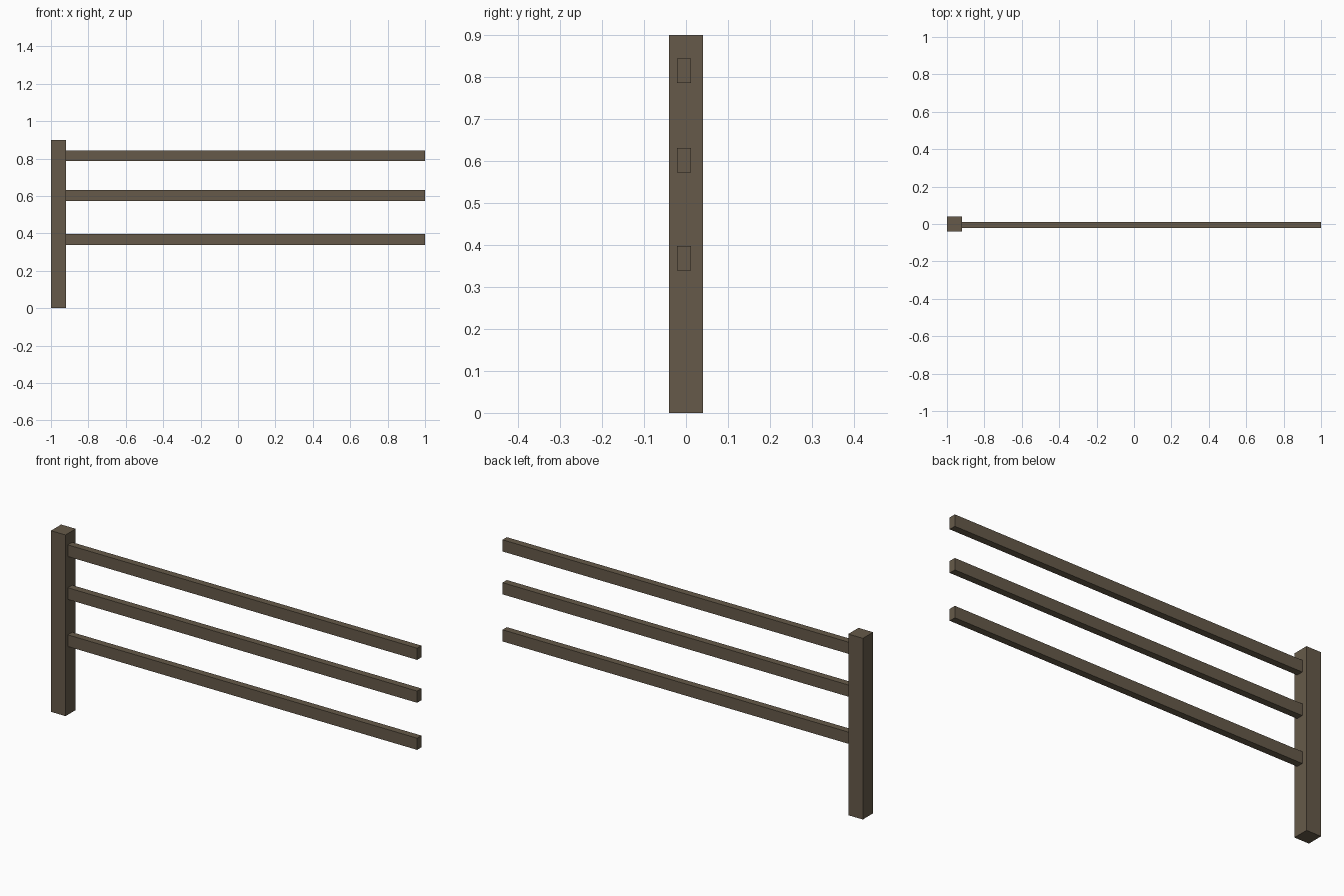
import bpy

if "Cube" in bpy.data.objects:
    bpy.data.objects.remove(bpy.data.objects["Cube"])

# Weathered brown wood
wood = bpy.data.materials.new("weathered_wood")
wood.diffuse_color = (0.133, 0.102, 0.067, 1)
wood.use_nodes = True
wood.node_tree.nodes["Principled BSDF"].inputs["Base Color"].default_value = wood.diffuse_color


def box(name, x, y, z):
    """Box spanning the given (min, max) ranges."""
    bpy.ops.mesh.primitive_cube_add(size=1, location=[(a + b) / 2 for a, b in (x, y, z)])
    ob = bpy.context.object
    ob.name = name
    ob.scale = [b - a for a, b in (x, y, z)]
    bpy.ops.object.transform_apply(location=False, rotation=False, scale=True)
    ob.data.materials.append(wood)
    return ob


# Upright post at the left end
box("fence_post", (-1, -0.92), (-0.04, 0.04), (0, 0.9))

# Three rails running right from the post
for name, z in (("bottom_rail", 0.368), ("middle_rail", 0.602), ("top_rail", 0.815)):
    box(name, (-0.92, 1), (-0.022, 0.012), (z - 0.029, z + 0.029))
